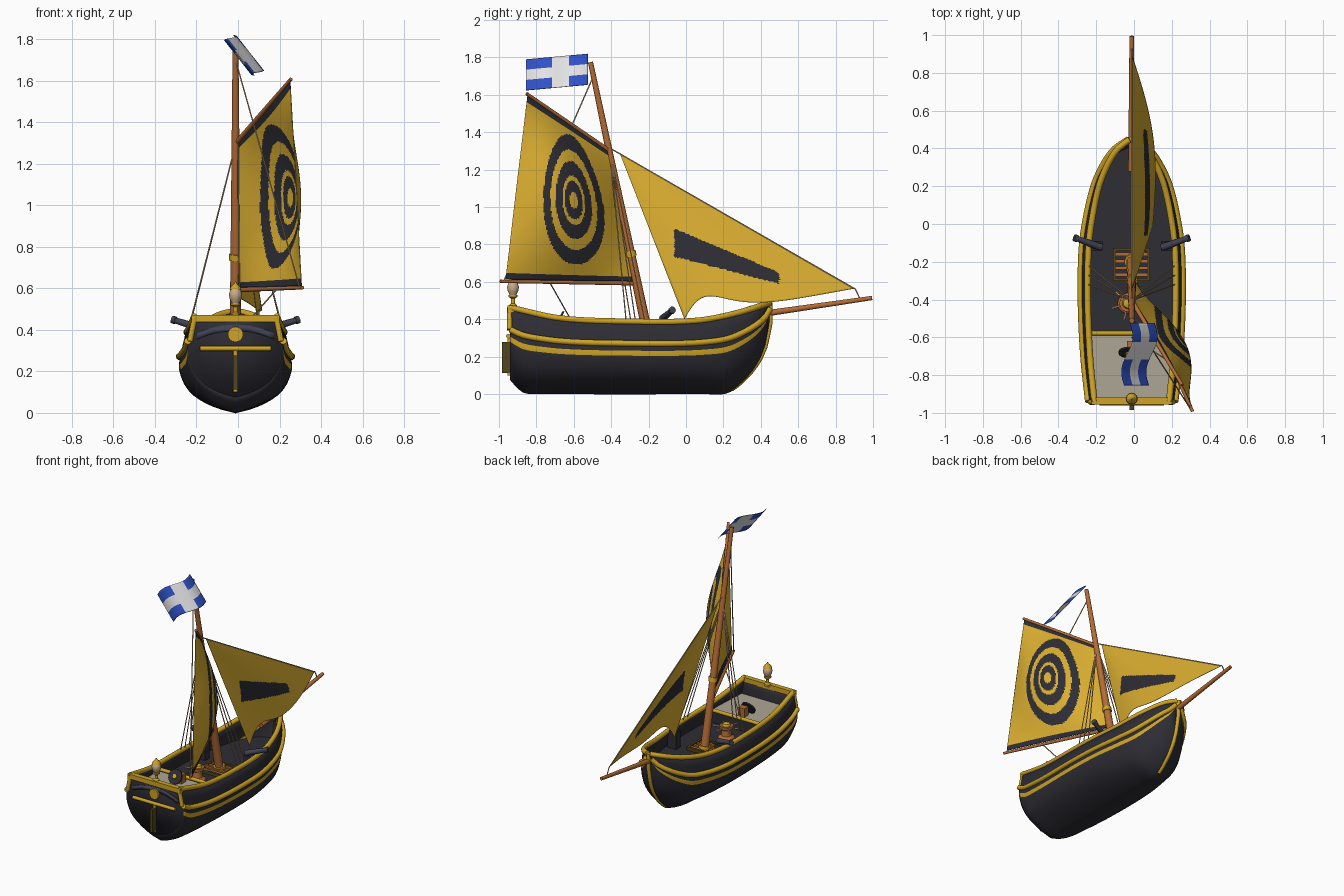
import bpy, bmesh, math
from mathutils import Vector

if "Cube" in bpy.data.objects:
    bpy.data.objects.remove(bpy.data.objects["Cube"])

CX = -0.012  # hull centreline


def mat(name, r, g, b):
    m = bpy.data.materials.new(name)
    m.diffuse_color = (r, g, b, 1)
    m.use_nodes = True
    m.node_tree.nodes["Principled BSDF"].inputs["Base Color"].default_value = m.diffuse_color
    return m


BLACK = mat("charcoal", .026, .026, .034)
GOLD = mat("gold trim", .62, .37, .018)
SAIL = mat("sail yellow", .70, .42, .03)
WOOD = mat("orange wood", .46, .15, .035)
DECK = mat("pale deck", .42, .38, .30)
BLUE = mat("flag blue", .03, .085, .58)
WHITE = mat("flag white", .80, .80, .82)
CREAM = mat("rope cream", .58, .40, .24)
OLIVE = mat("dark olive", .085, .06, .012)
SLATE = mat("slate", .05, .053, .08)


def finish(name, me, mats, angle=40):
    for m in mats:
        me.materials.append(m)
    me.shade_smooth()
    me.set_sharp_from_angle(angle=math.radians(angle))
    ob = bpy.data.objects.new(name, me)
    bpy.context.collection.objects.link(ob)
    return ob


def mesh(name, verts, faces, mats, rule=None, thick=0):
    me = bpy.data.meshes.new(name)
    me.from_pydata([tuple(v) for v in verts], [], faces)
    if rule:
        for i, p in enumerate(me.polygons):
            p.material_index = rule(i)
    ob = finish(name, me, mats)
    if thick:
        s = ob.modifiers.new("thickness", 'SOLIDIFY')
        s.thickness, s.offset = thick, -1
    return ob


def tube(name, pts, r, m, r2=None, res=3):
    cu = bpy.data.curves.new(name, 'CURVE')
    cu.dimensions, cu.bevel_depth, cu.bevel_resolution, cu.use_fill_caps = '3D', r, res, True
    sp = cu.splines.new('POLY')
    sp.points.add(len(pts) - 1)
    for i, p in enumerate(pts):
        sp.points[i].co = (*p, 1)
        sp.points[i].radius = 1 + ((r2 or r) / r - 1) * i / (len(pts) - 1)
    tmp = bpy.data.objects.new(name, cu)
    me = bpy.data.meshes.new_from_object(tmp)
    bpy.data.objects.remove(tmp)
    me.materials.clear()
    return finish(name, me, [m])


def box(name, c, size, m):
    bm = bmesh.new()
    bmesh.ops.create_cube(bm, size=1)
    for v in bm.verts:
        v.co = Vector(c) + Vector([a * b for a, b in zip(v.co, size)])
    me = bpy.data.meshes.new(name)
    bm.to_mesh(me)
    return finish(name, me, [m])


def lathe(name, c, prof, m, n=20):
    verts = [(c[0] + r * math.cos(k * math.tau / n), c[1] + r * math.sin(k * math.tau / n), c[2] + z)
             for r, z in prof for k in range(n)]
    faces = [(i * n + k, i * n + (k + 1) % n, (i + 1) * n + (k + 1) % n, (i + 1) * n + k)
             for i in range(len(prof) - 1) for k in range(n)]
    faces += [tuple(reversed(range(n))), tuple(range(len(verts) - n, len(verts)))]
    return mesh(name, verts, faces, [m])


def grid(name, nu, nv, pos, mats, rule, thick=.003):
    verts = [pos(i / nu, j / nv) for j in range(nv + 1) for i in range(nu + 1)]
    w = nu + 1
    faces = [(j * w + i, j * w + i + 1, j * w + w + i + 1, j * w + w + i) for j in range(nv) for i in range(nu)]
    return mesh(name, verts, faces, mats,
                lambda k: rule((k % nu + .5) / nu, (k // nu + .5) / nv), thick)


def smooth(tbl, x):  # cubic interpolation through table points
    x = min(max(x, tbl[0][0]), tbl[-1][0])
    n = len(tbl)
    i = next((k for k in range(n - 1) if x <= tbl[k + 1][0]), n - 2)
    slope = lambda k: ((tbl[min(k + 1, n - 1)][1] - tbl[max(k - 1, 0)][1])
                       / (tbl[min(k + 1, n - 1)][0] - tbl[max(k - 1, 0)][0]))
    (x0, a), (x1, b) = tbl[i], tbl[i + 1]
    h = x1 - x0
    t = (x - x0) / h
    return ((2 * t**3 - 3 * t * t + 1) * a + (t**3 - 2 * t * t + t) * h * slope(i)
            + (3 * t * t - 2 * t**3) * b + (t**3 - t * t) * h * slope(i + 1))


# hull lines: half breadth, sheer, keel and section shape
BEAM = [(-.94, .232), (-.7, .258), (-.4, .272), (-.15, .268), (0, .25), (.2, .203), (.32, .148), (.4, .088), (.447, .018)]
SHEER = [(-.94, .462), (-.67, .405), (-.3, .388), (.05, .392), (.26, .43), (.447, .488)]
KEEL = [(-.94, .075), (-.9, .03), (-.86, .004), (-.75, 0), (.1, 0), (.22, .004), (.3, .06), (.37, .14), (.42, .24), (.447, .37)]
SHAPE = [(0, 0), (.04, .24), (.11, .5), (.22, .75), (.36, .91), (.53, .995), (.6, 1), (.7, .98), (.85, .93), (1, .88)]
FS = [0, .02, .04, .075, .11, .16, .22, .29, .36, .45, .53, .6, .7, .85, 1]


def hull_pt(y, f, s, out=0):
    zk, zs = smooth(KEEL, y), smooth(SHEER, y)
    return Vector((CX + s * (smooth(BEAM, y) * smooth(SHAPE, f) + out), y, zk + (zs - zk) * f))


YS = [-.94 + 1.387 * i / 60 for i in range(61)]
section = lambda y: [hull_pt(y, f, -1) for f in FS[::-1]] + [hull_pt(y, f, 1) for f in FS[1:]]
W = 2 * len(FS) - 1
STRIPE = (FS.index(.53), W - 1 - len(FS) + 1 + FS.index(.53))
stripe_cols = (len(FS) - 1 + FS.index(.53), len(FS) - 2 - FS.index(.53))
hv = [p for y in YS for p in section(y)]
hf = [(i * W + j, i * W + W + j, i * W + W + j + 1, i * W + j + 1) for i in range(60) for j in range(W - 1)]
mesh("hull", hv, hf, [BLACK, GOLD], lambda k: int(k % (W - 1) in stripe_cols), .02)
mesh("transom", section(-.94), [tuple(range(W))], [BLACK], None, .02)

# gold rails and wales on both sides, stem band
for s, side in ((-1, "left"), (1, "right")):
    tube("gunwale_" + side, [hull_pt(y, 1, s, -.006) for y in YS], .017, GOLD)
    tube("wale_" + side, [hull_pt(y, .7, s, .003) for y in YS], .017, GOLD)
    tube("transom_post_" + side, [hull_pt(-.943, f, s, -.008) for f in (.7, .8, .9, 1)], .014, GOLD)
    # cannon with muzzle ring
    a, b = Vector((CX + s * .16, -.125, .405)), Vector((CX + s * .305, -.072, .45))
    tube("cannon_" + side, [a, b], .02, SLATE, .014)
    tube("cannon_muzzle_" + side, [a.lerp(b, .88), b], .019, SLATE)
    box("cannon_carriage_" + side, (CX + s * .19, -.115, .33), (.07, .05, .13), BLACK)
    for y in (-.22, -.27, -.32):  # shrouds
        tube("shroud_" + side, [(CX, -.405, 1.29), hull_pt(y, 1, s, -.01)], .0035, CREAM, res=1)
tube("stem", [(CX, y + .003, smooth(KEEL, y) + .014) for y in (.24, .27, .3, .335, .37, .395, .42, .435, .447)]
     + [(CX, .45, .49)], .014, GOLD)


# decks
def deck(name, y0, y1, z, m):
    ys = [y0 + (y1 - y0) * i / 16 for i in range(17)]
    v = []
    for y in ys:
        f = max(0, (z - smooth(KEEL, y)) / (smooth(SHEER, y) - smooth(KEEL, y)))
        for s in (-1, 1):
            p = hull_pt(y, f, s, -.008)
            v.append((p.x, y, z))
    mesh(name, v, [(2 * i, 2 * i + 1, 2 * i + 3, 2 * i + 2) for i in range(16)], [m])


deck("main_deck", -.6, .41, .27, BLACK)
deck("stern_deck", -.93, -.58, .35, DECK)
box("bulkhead", (CX, -.585, .30), (.47, .012, .10), BLACK)
tube("bulkhead_rail", [(CX - .23, -.578, .36), (CX + .23, -.578, .36)], .013, GOLD)

# stern details
box("stern_rail", (CX, -.937, .455), (.425, .035, .035), GOLD)
tube("stern_bar", [(CX - .17, -.95, .31), (CX + .17, -.95, .31)], .012, GOLD)
xs = [-.185 + .37 * i / 16 for i in range(17)]
arc = [(CX + x, -.9435, .425 - 1.2 * x * x) for x in xs] + [(CX + x, -.9435, .395 - 1.2 * x * x) for x in xs[::-1]]
mesh("stern_arch", arc, [tuple(range(34))], [SLATE], None, -.004)
tube("stern_medallion", [(CX, -.935, .378), (CX, -.956, .378)], .037, GOLD, res=6)
box("rudder", (CX, -.962, .195), (.022, .046, .165), OLIVE)
tube("rudder_hinge", [(CX, -.945, .1), (CX, -.945, .3)], .011, GOLD)

# stern lantern
lathe("lantern_stand", (CX, -.925, .46), [(.022, 0), (.022, .015), (.01, .025), (.01, .05), (.024, .06), (.024, .07)], GOLD)
lathe("lantern_glass", (CX, -.925, .53), [(.018, 0), (.028, .02), (.032, .04), (.026, .06), (.02, .066)], CREAM)
lathe("lantern_cap", (CX, -.925, .594), [(.029, 0), (.022, .014), (.008, .026), (.003, .038)], GOLD)

# deck fittings: wheel, binnacle, capstan, grating
box("binnacle", (CX, -.645, .38), (.05, .05, .065), WOOD)
tube("wheel", [(CX - .018, -.675, .395), (CX - .018, -.684, .4)], .052, BLACK, res=6)
tube("wheel_hub", [(CX - .018, -.68, .395), (CX - .018, -.692, .405)], .016, GOLD)
lathe("capstan", (CX - .02, -.42, .27), [(.055, 0), (.055, .015), (.035, .03), (.03, .07), (.045, .08), (.045, .1)], WOOD)
lathe("capstan_cap", (CX - .02, -.42, .37), [(.03, 0), (.024, .014), (.008, .02)], GOLD)
for k in range(3):
    a = k * math.pi / 3 + .3
    d = Vector((math.cos(a), math.sin(a), 0)) * .09
    c = Vector((CX - .02, -.42, .355))
    tube("capstan_bar", [c - d, c + d], .006, CREAM, res=1)
for s in (-1, 1):
    box("grating_side", (CX + s * .09, -.215, .28), (.016, .175, .025), OLIVE)
    box("grating_end", (CX, -.215 + s * .08, .28), (.196, .016, .025), OLIVE)
for k in range(4):
    box("grating_slat", (CX, -.269 + k * .036, .279), (.165, .018, .016), WOOD)

# spars
mast_at = lambda z: Vector((CX, -.222 - .21 * (z - .4), z))
tube("mast", [mast_at(.26), mast_at(1.775)], .029, WOOD, .014, 5)
tube("mast_collar", [mast_at(.735), mast_at(.765)], .031, GOLD)
tube("mast_foot", [mast_at(.27), mast_at(.30)], .04, GOLD)
tube("bowsprit", [(CX, .28, .41), (CX, .995, .514)], .019, WOOD, .012)
tube("boom", [(CX, -.272, .592), (.31, -.993, .603)], .012, WOOD, .009)
tube("gaff", [(CX, -.405, 1.297), (.255, -.853, 1.607)], .012, WOOD, .009)

# mainsail with ring target and dark borders
TACK, CLEW, PEAK, THROAT = (Vector(p) for p in ((0, -.285, .603), (.305, -.965, .612), (.25, -.848, 1.597), (0, -.418, 1.298)))


def main_pos(u, v):
    p = TACK.lerp(CLEW, u).lerp(THROAT.lerp(PEAK, u), v)
    p.x += .13 * math.sin(math.pi * u) * math.sin(math.pi * v)
    return p


def main_rule(u, v):
    r = math.hypot((u - .45) / .29, (v - .52) / .415)
    return int(v < .035 or v > .965 or .77 < r < 1 or .38 < r < .6 or .13 < r < .3)


grid("mainsail", 90, 110, main_pos, [SAIL, BLACK], main_rule)

# jib with dark panel
HEAD = Vector((CX, -.355, 1.29))


def jib_pos(u, v):
    foot = Vector((CX, .9, .565)).lerp(Vector((.10, -.008, .4)), u)
    foot.z += .1 * math.sin(math.pi * u**5)
    p = HEAD.lerp(foot, v)
    p.x += .06 * math.sin(math.pi * u) * v
    return p


def jib_rule(u, v):
    p = jib_pos(u, v)
    t = (p.y + .062) / .56
    return int(0 < t < 1 and .735 - .145 * t < p.z < .885 - .235 * t)


grid("jib", 90, 90, jib_pos, [SAIL, BLACK], jib_rule)


# flag with white cross
def flag_pos(s, t):
    return Vector((-.02 - .03 * s + .022 * math.sin(math.tau * s) + .13 * t, -.525 - .33 * s, 1.82 - .03 * s - .165 * t))


grid("flag", 36, 24, flag_pos, [BLUE, WHITE], lambda s, t: int(abs(s - .45) < .14 or abs(t - .5) < .16))

# remaining ropes
tube("topping_lift", [mast_at(1.70), (.295, -.972, .61)], .0035, CREAM, res=1)
tube("forestay", [mast_at(1.32), (CX, .905, .562), (CX, .93, .51)], .004, CREAM, res=1)
tube("halyard", [mast_at(1.3) + Vector((.012, -.03, 0)), (CX + .02, -.29, .36)], .0035, CREAM, res=1)
tube("mainsheet", [(.19, -.73, .6), (CX, -.6, .37)], .0035, CREAM, res=1)
